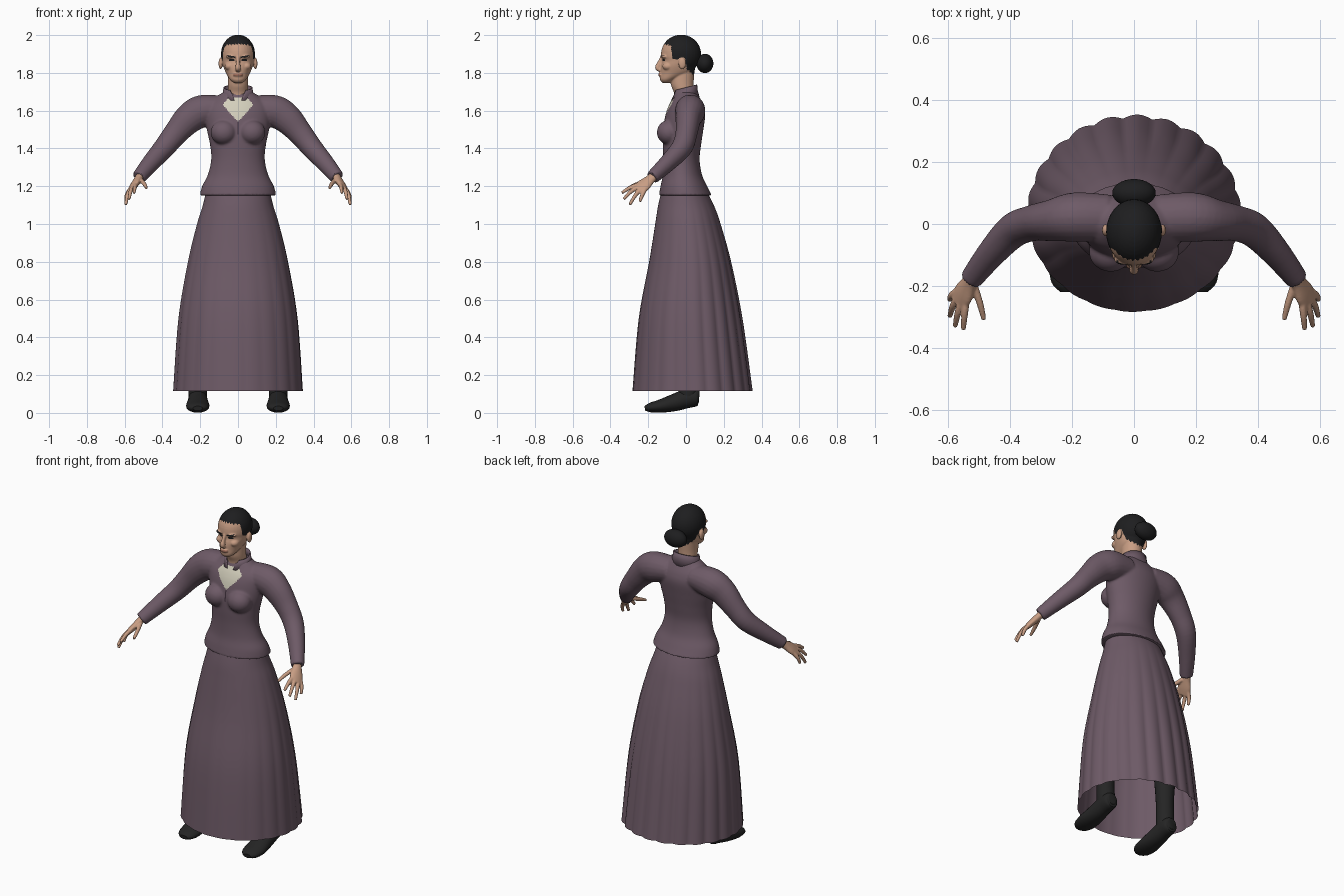
import bpy, bmesh, math
from mathutils import Vector

cube = bpy.data.objects.get("Cube")
if cube:
    bpy.data.objects.remove(cube)


def material(name, rgb):
    m = bpy.data.materials.new(name)
    m.use_nodes = True
    m.diffuse_color = (*rgb, 1)
    m.node_tree.nodes["Principled BSDF"].inputs["Base Color"].default_value = (*rgb, 1)
    return m


DRESS = material("dusty plum cloth", (.155, .103, .135))
SEAM = material("dark plum seam", (.05, .03, .045))
LACE = material("cream lace", (.65, .62, .5))
SKIN = material("skin", (.58, .34, .23))
LIPS = material("lips", (.36, .16, .11))
HAIR = material("black hair", (.013, .013, .014))
SHOE = material("black leather", (.018, .018, .018))


def lerp_table(table, v):
    """Piecewise linear lookup, held at both ends."""
    if v <= table[0][0]:
        return table[0][1]
    for (a, fa), (b, fb) in zip(table, table[1:]):
        if v <= b:
            return fa + (fb - fa) * (v - a) / (b - a)
    return table[-1][1]


def smooth_rows(rows, steps):
    """Catmull-Rom interpolation of equally long tuples."""
    out = []
    last = len(rows) - 1
    for i in range(last):
        p, q, r, s = (rows[min(max(i + k, 0), last)] for k in (-1, 0, 1, 2))
        for j in range(steps):
            t = j / steps
            out.append([b + t / 2 * (c - a + t * (2*a - 5*b + 4*c - d + t * (3*(b - c) + d - a)))
                        for a, b, c, d in zip(p, q, r, s)])
    return out + [list(rows[-1])]


def skin_rings(bm, rings, cap=True):
    loops = [[bm.verts.new(p) for p in ring] for ring in rings]
    n = len(loops[0])
    for lo, hi in zip(loops, loops[1:]):
        for i in range(n):
            bm.faces.new((lo[i], lo[(i + 1) % n], hi[(i + 1) % n], hi[i]))
    if cap:
        bm.faces.new(loops[0])
        bm.faces.new(loops[-1])


def loft(bm, rows, x=0, n=48, steps=5, cap=True, fold=None):
    """Stacked ovals, each row is height, half width, front y, back y."""
    rings = []
    for z, w, front, back in smooth_rows(rows, steps):
        ring = []
        for i in range(n):
            a = math.tau * i / n
            k = fold(a, z) if fold else 1
            ring.append((x + w * k * math.cos(a),
                         (front + back) / 2 + (back - front) / 2 * k * math.sin(a), z))
        rings.append(ring)
    skin_rings(bm, rings, cap)


def tube(bm, rows, across, side=1, n=20, steps=5):
    """Oval tube along a path, each row is x, y, z, radius across, radius through."""
    rows = smooth_rows(rows, steps)
    pts = [Vector(r[:3]) for r in rows]
    rings = []
    for i, (p, row) in enumerate(zip(pts, rows)):
        t = (pts[min(i + 1, len(pts) - 1)] - pts[max(i - 1, 0)]).normalized()
        u = Vector(across)
        u = (u - t * u.dot(t)).normalized()
        v = t.cross(u)
        ring = []
        for k in range(n):
            a = math.tau * k / n
            q = p + u * math.cos(a) * row[3] + v * math.sin(a) * row[4]
            ring.append((q.x * side, q.y, q.z))
        rings.append(ring)
    skin_rings(bm, rings)


def ball(bm, centre, radii):
    made = bmesh.ops.create_uvsphere(bm, u_segments=32, v_segments=20, radius=1)["verts"]
    for v in made:
        v.co = Vector(centre) + Vector(c * r for c, r in zip(v.co, radii))


def finish(name, bm, mats, voxel=0, paint=None, thick=0, sharp=40):
    """Turn the parts into one object, optionally fused and painted by a rule."""
    bmesh.ops.recalc_face_normals(bm, faces=bm.faces)
    mesh = bpy.data.meshes.new(name)
    bm.to_mesh(mesh)
    bm.free()
    ob = bpy.data.objects.new(name, mesh)
    bpy.context.collection.objects.link(ob)
    if voxel:
        mod = ob.modifiers.new("fuse", 'REMESH')
        mod.mode = 'VOXEL'
        mod.voxel_size = voxel
        mod = ob.modifiers.new("soften", 'SMOOTH')
        mod.iterations = 4
        graph = bpy.context.evaluated_depsgraph_get()
        mesh = bpy.data.meshes.new_from_object(ob.evaluated_get(graph))
        ob.modifiers.clear()
        ob.data = mesh
    mesh.materials.clear()
    for m in mats:
        mesh.materials.append(m)
    if paint:
        for f in mesh.polygons:
            f.material_index = paint(f.center)
    if thick:
        ob.modifiers.new("cloth", 'SOLIDIFY').thickness = thick
    bpy.ops.object.select_all(action='DESELECT')
    ob.select_set(True)
    bpy.context.view_layer.objects.active = ob
    bpy.ops.object.shade_smooth_by_angle(angle=math.radians(sharp))
    return ob


# Skirt with folds that deepen towards the hem and the back
def pleat(a, z):
    depth = (.022 + .016 * math.sin(a)) * min(1, max(0, (1.15 - z) / .7))
    return 1 + depth * (abs(math.sin(a * 11 + .4)) - .75)


bm = bmesh.new()
loft(bm, [(.115, .343, -.283, .35), (.5, .315, -.25, .297), (.8, .265, -.195, .238),
          (1, .217, -.163, .183), (1.1, .186, -.147, .147), (1.19, .165, -.125, .1)],
     n=176, steps=6, cap=False, fold=pleat)
finish("skirt", bm, [DRESS], sharp=50)

# Bodice: torso, bust and sleeves fused, lace front painted by outline
bm = bmesh.new()
loft(bm, [(1.15, .203, -.144, .137), (1.2, .19, -.135, .112), (1.26, .16, -.123, .085),
          (1.34, .142, -.12, .072), (1.42, .148, -.123, .08), (1.5, .165, -.122, .092),
          (1.58, .175, -.108, .102), (1.63, .165, -.09, .092), (1.67, .12, -.068, .072),
          (1.7, .075, -.056, .056)])
for side in (1, -1):
    ball(bm, (side * .075, -.09, 1.485), (.07, .064, .065))
    tube(bm, [(.08, .02, 1.61, .075, .07), (.19, .022, 1.597, .08, .086), (.26, .012, 1.557, .068, .08),
              (.33, .002, 1.48, .058, .065), (.39, -.022, 1.405, .056, .057),
              (.46, -.095, 1.325, .046, .048), (.525, -.178, 1.247, .036, .038)],
         (0, 1, 0), side)
lace_outline = [(1.54, 0), (1.58, .036), (1.63, .08), (1.65, .068), (1.67, .045)]


def bodice_colour(c):
    if c.y < -.03 and 1.545 < c.z < 1.67 and abs(c.x) < lerp_table(lace_outline, c.z):
        return 1
    return 2 if c.y < -.05 and abs(c.x) < .004 and 1.47 < c.z < 1.56 else 0


finish("bodice", bm, [DRESS, LACE, SEAM], voxel=.007, paint=bodice_colour)

# Standing collar, open in a notch at the throat
bm = bmesh.new()
rows = []
for z, w, d, gap, slope in ((1.662, .096, .076, .2, .1), (1.695, .08, .066, .38, .2), (1.722, .077, .063, .6, .25)):
    row = []
    for i in range(41):
        a = -math.pi / 2 + gap + (math.tau - 2 * gap) * i / 40
        y = d * math.sin(a)
        row.append(bm.verts.new((w * math.cos(a), y - .004, z + slope * y)))
    rows.append(row)
for lo, hi in zip(rows, rows[1:]):
    for i in range(40):
        bm.faces.new((lo[i], lo[i + 1], hi[i + 1], hi[i]))
finish("collar", bm, [DRESS], thick=.008)

# Head: skull, face, neck and features fused, hair painted by its hairline
bm = bmesh.new()
ball(bm, (0, -.026, 1.9), (.09, .106, .102))
loft(bm, [(1.747, .022, -.125, -.075), (1.765, .043, -.138, -.05), (1.8, .064, -.137, .035),
          (1.835, .078, -.134, .05), (1.865, .085, -.126, .06), (1.89, .087, -.133, .065),
          (1.92, .083, -.13, .06)])
loft(bm, [(1.62, .07, -.06, .05), (1.69, .056, -.063, .042), (1.74, .054, -.08, .04),
          (1.81, .055, -.08, .045)])
tube(bm, [(0, -.126, 1.89, .009, .008), (0, -.139, 1.855, .01, .012), (0, -.15, 1.827, .015, .014),
          (0, -.135, 1.812, .014, .008)], (1, 0, 0))
ball(bm, (0, -.136, 1.79), (.026, .011, .011))
for side in (1, -1):
    ball(bm, (side * .035, -.114, 1.886), (.03, .018, .01))
    ball(bm, (side * .092, -.02, 1.85), (.011, .02, .031))
    ball(bm, (side * .045, -.095, 1.835), (.026, .03, .022))
hairline = [(-.115, 1.952), (-.08, 1.945), (-.072, 1.875), (-.045, 1.865), (-.035, 1.882),
            (-.005, 1.88), (.005, 1.82), (.05, 1.78)]


def head_colour(c):
    ax = abs(c.x)
    if ax > .09 and c.z < 1.885 and c.y < .005:
        return 0
    if c.z > lerp_table(hairline, c.y) + .004 * math.sin(c.x * 400):
        return 1
    if c.y < -.09:
        brow = abs(c.z - 1.886 - .2 * (ax - .035)) < .0045 and .014 < ax < .056
        eye = abs(c.z - 1.868) < .005 and .02 < ax < .046
        if brow or eye:
            return 1
        if abs(c.z - 1.79) < .007 and ax < .024:
            return 2
    return 0


finish("head", bm, [SKIN, HAIR, LIPS], voxel=.004, paint=head_colour)

# Hair bun
bm = bmesh.new()
ball(bm, (0, .1, 1.85), (.07, .045, .051))
finish("hair_bun", bm, [HAIR])

# Hands: each finger is base, knuckle and tip
fingers = [((.515, -.2, 1.232), (.496, -.258, 1.212), (.484, -.308, 1.19)),
           ((.538, -.225, 1.215), (.546, -.29, 1.195), (.55, -.34, 1.165)),
           ((.55, -.225, 1.205), (.567, -.283, 1.178), (.577, -.33, 1.132)),
           ((.56, -.22, 1.195), (.583, -.262, 1.16), (.594, -.298, 1.102)),
           ((.562, -.21, 1.195), (.588, -.23, 1.157), (.595, -.245, 1.118))]
spread = (.04, .05, -.035)
# Stockinged legs and shoes share the side loop with the hands
for side, label in ((1, "left"), (-1, "right")):
    bm = bmesh.new()
    tube(bm, [(.515, -.165, 1.26, .026, .022), (.53, -.19, 1.236, .028, .02),
              (.55, -.225, 1.205, .04, .018), (.567, -.255, 1.18, .036, .013)], spread, side)
    for base, knuckle, tip in fingers:
        tube(bm, [(*base, .012, .012), (*knuckle, .011, .011), (*tip, .008, .008)], spread, side)
    finish(label + "_hand", bm, [SKIN], voxel=.004)

    bm = bmesh.new()
    loft(bm, [(.06, .045, -.04, .06), (.13, .05, -.04, .062), (.25, .05, -.04, .06),
              (.4, .06, -.05, .07)], x=side * .213, n=24)
    finish(label + "_leg", bm, [SHOE])

    bm = bmesh.new()
    tube(bm, [(.213, .07, .082, .025, .03), (.213, .055, .082, .044, .046), (.213, 0, .074, .05, .05),
              (.213, -.06, .055, .055, .046), (.213, -.13, .037, .062, .036),
              (.213, -.19, .028, .052, .025), (.213, -.218, .024, .026, .012)], (1, 0, 0), side)
    for v in bm.verts:
        v.co.z = max(v.co.z, max(0, (v.co.y + .1) * .2))
    finish(label + "_shoe", bm, [SHOE])
